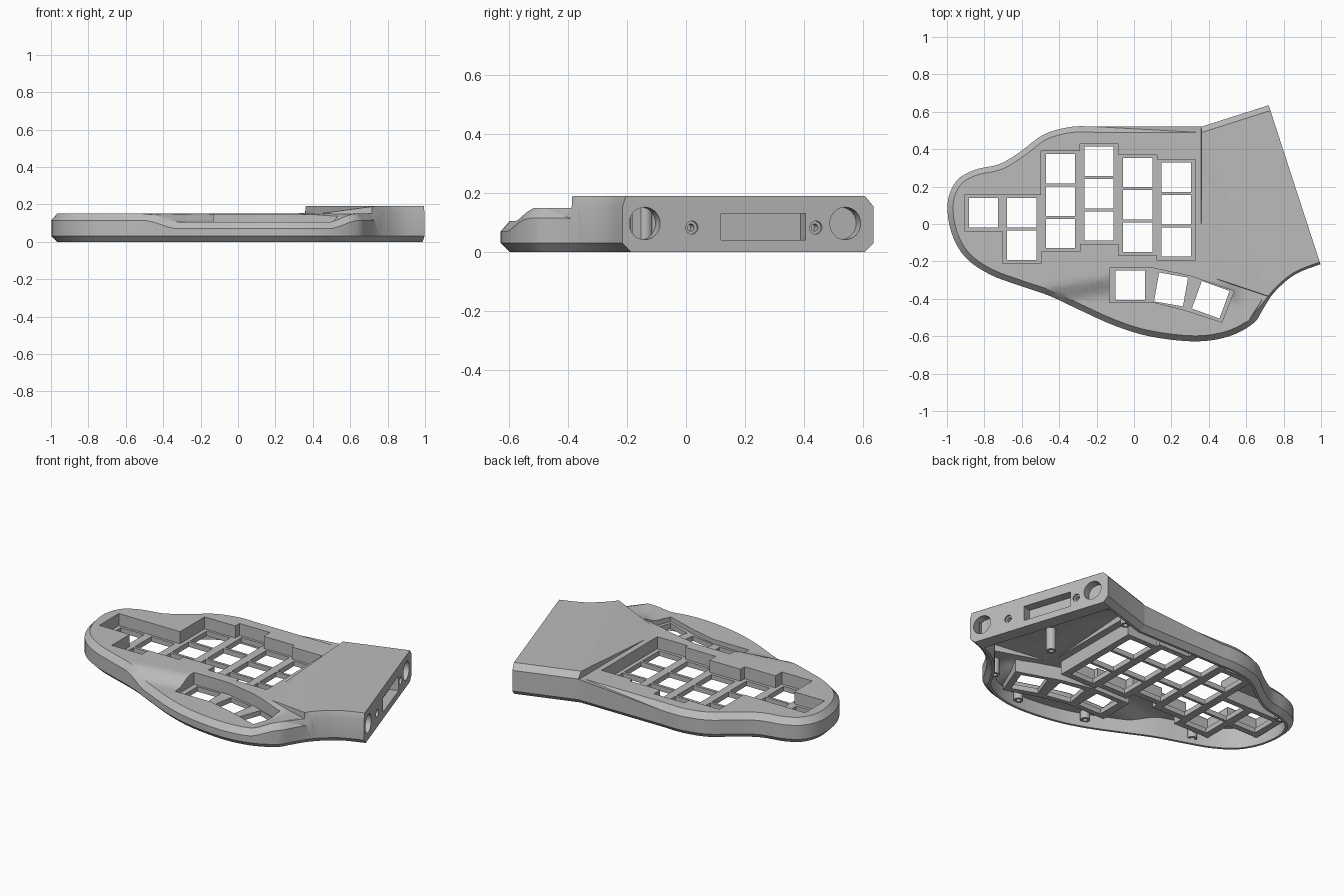
import bpy, bmesh, math
from mathutils import Vector, Matrix

if "Cube" in bpy.data.objects:
    bpy.data.objects.remove(bpy.data.objects["Cube"])

grey = bpy.data.materials.new("matte_grey")
grey.use_nodes = True
grey.diffuse_color = (0.5, 0.5, 0.5, 1)
grey.node_tree.nodes["Principled BSDF"].inputs["Base Color"].default_value = grey.diffuse_color
FLAT = 1.0  # temporary level of a top before it is shaped


def smooth(t):
    t = min(max(t, 0), 1)
    return t * t * (3 - 2 * t)


def spline(points, steps=4):
    p = [Vector(q) for q in points]
    p = [p[0]] + p + [p[-1]]
    out = []
    for a, b, c, d in zip(p, p[1:], p[2:], p[3:]):
        for i in range(steps):
            t = i / steps
            out.append(0.5 * (2 * b + (c - a) * t + (2 * a - 5 * b + 4 * c - d) * t ** 2
                              + (3 * b - a - 3 * c + d) * t ** 3))
    return out + [p[-1]]


def offset(pts, dists):
    """Move each edge of a counterclockwise outline inwards by its own distance."""
    n = len(pts)
    if not isinstance(dists, list):
        dists = [dists] * n
    normals = []
    for i in range(n):
        e = (pts[(i + 1) % n] - pts[i]).normalized()
        normals.append(Vector((-e.y, e.x)))
    out = []
    for i in range(n):
        a, b, da, db = normals[i - 1], normals[i], dists[i - 1], dists[i]
        det = a.x * b.y - a.y * b.x
        if abs(det) < 0.05:
            v = (a + b).normalized() * (da + db) / 2
        else:
            v = Vector((da * b.y - db * a.y, a.x * db - b.x * da)) / det
        out.append(pts[i] + v)
    return out


# Height of the top surface: main deck, thumb hollow and raised end block
def ridge(x):
    return -0.29 - 0.337 * (x - 0.43)


def height(x, y, margin=0.0):
    if x > 0.36 + margin and y > ridge(x) + margin:
        t = 0.923 * x + 0.384 * y
        return 0.15 + 0.04 * min(max((t - 0.288) / 0.236, 0), 1)
    start = -0.27 + 0.16 * min(x + 0.13, 0) - 0.1 * max(x - 0.1, 0)
    return 0.15 - 0.045 * smooth((start - y) / 0.12) * smooth((0.63 - x) / 0.15)


def deck_cuts(margin):
    cuts = [((-0.7 + 0.04 * i, 0), (1, 0)) for i in range(37)]
    cuts += [((0, -0.61 + 0.03 * i), (0, 1)) for i in range(14)]
    for s in (-0.001, 0.001):
        cuts.append(((0.36 + margin + s, 0), (1, 0)))
        cuts.append(((0.43, ridge(0.43) + margin + s), (0.337, 1)))
    return cuts + [((0.43, -0.284), (0.923, 0.384)), ((0.36, 0.5), (0.923, 0.384))]


def ring(pts, z):
    return [(p[0], p[1], z) for p in pts]


def skin(name, rings, top, cuts=(), holes=(), base=True, open_end=False, inward=False):
    """Walls through stacked rings, closed by a shaped top that may have holes."""
    bm = bmesh.new()
    loops = [[bm.verts.new(c) for c in r] for r in rings]
    n = len(loops[0])
    for a, b in zip(loops, loops[1:]):
        for i in range(n - 1 if open_end else n):
            j = (i + 1) % n
            bm.faces.new((a[i], a[j], b[j], b[i]))
    if base:
        bm.faces.new(loops[0][::-1])
    edges = []
    for loop in [loops[-1]] + [[bm.verts.new((*p, FLAT)) for p in h] for h in holes]:
        for a, b in zip(loop, loop[1:] + loop[:1]):
            edges.append(bm.edges.get((a, b)) or bm.edges.new((a, b)))
    bmesh.ops.triangle_fill(bm, use_beauty=True, edges=edges, normal=(0, 0, 1))
    for co, no in cuts:
        faces = [f for f in bm.faces if all(v.co.z > FLAT - 1e-4 for v in f.verts)]
        geom = faces + list({e for f in faces for e in f.edges}) + list({v for f in faces for v in f.verts})
        bmesh.ops.bisect_plane(bm, geom=geom, dist=1e-6, plane_co=(*co, 0), plane_no=(*no, 0))
    for v in bm.verts:
        if v.co.z > FLAT - 1e-4:
            v.co.z = top(v.co.x, v.co.y)
    bmesh.ops.triangulate(bm, faces=bm.faces[:])
    bmesh.ops.recalc_face_normals(bm, faces=bm.faces[:])
    if inward:
        bmesh.ops.reverse_faces(bm, faces=bm.faces[:])
    mesh = bpy.data.meshes.new(name)
    bm.to_mesh(mesh)
    bm.free()
    mesh.materials.append(grey)
    ob = bpy.data.objects.new(name, mesh)
    bpy.context.collection.objects.link(ob)
    parts.append(ob)
    return ob


def prism(pts, low, high, name="cutter"):
    return skin(name, [ring(pts, low), ring(pts, FLAT)], lambda x, y: high)


def cut(target, cutter):
    mod = target.modifiers.new("cut", "BOOLEAN")
    mod.operation, mod.solver, mod.object = "DIFFERENCE", "EXACT", cutter
    graph = bpy.context.evaluated_depsgraph_get()
    mesh = bpy.data.meshes.new_from_object(target.evaluated_get(graph))
    target.modifiers.clear()
    target.data = mesh
    parts.remove(cutter)
    bpy.data.objects.remove(cutter)


def circle(x, y, r, n=24):
    return [(x + r * math.cos(2 * math.pi * i / n), y + r * math.sin(2 * math.pi * i / n)) for i in range(n)]


def rect(x, y, w, h, angle=0):
    rot = Matrix.Rotation(math.radians(angle), 2)
    return [Vector((x, y)) + rot @ Vector((sx * w / 2, sy * h / 2))
            for sx, sy in ((-1, -1), (1, -1), (1, 1), (-1, 1))]


parts = []

# Case outline
A, C = Vector((0.72, 0.635)), Vector((0.997, -0.215))
curve = spline([(-0.2, 0.52), (-0.33, 0.52), (-0.48, 0.48), (-0.61, 0.385), (-0.72, 0.32),
                (-0.85, 0.29), (-0.95, 0.23), (-0.997, 0.11), (-0.975, -0.05), (-0.9, -0.18),
                (-0.77, -0.27), (-0.61, -0.33), (-0.45, -0.385), (-0.29, -0.46), (-0.1, -0.545),
                (0.09, -0.602), (0.33, -0.628), (0.51, -0.6), (0.64, -0.53), (0.69, -0.455),
                (0.75, -0.365), (0.86, -0.27), C])
outline = [A, Vector((0.361, 0.5203)), Vector((0.359, 0.52))] + curve
last = len(outline) - 1
rim_top = offset(outline, [0.012 if p.x > 0.73 and p.y < 0 else 0.03 for p in outline[:-1]] + [0.0])
rim_low = offset(outline, [0.03] * last + [0.0])
inner = offset(outline, [0.045] * last + [0.08])

# Key columns: centre x, top key y, number of keys
PITCH, HALF = 0.173, 0.1025
columns = [(-0.805, 0.06, 1), (-0.6, 0.06, 2), (-0.393, 0.295, 3),
           (-0.187, 0.335, 3), (0.02, 0.275, 3), (0.225, 0.25, 3)]
keys = [(x, y - PITCH * i, 0) for x, y, n in columns for i in range(n)]
sides = [columns[0][0] - HALF] + [(a[0] + b[0]) / 2 for a, b in zip(columns, columns[1:])] + [columns[-1][0] + HALF]
lower, upper = [], []
for (x, y, n), x0, x1 in zip(columns, sides, sides[1:]):
    bottom = y - PITCH * (n - 1) - 0.097
    lower += [(x0, bottom), (x1, bottom)]
    upper += [(x0, y + 0.094), (x1, y + 0.094)]
main_pocket = lower + upper[::-1]
# drop the doubled corner where neighbouring columns share an edge height
main_pocket = [Vector(p) for i, p in enumerate(main_pocket) if p != main_pocket[i - 1]]
thumb_pocket = [Vector(p) for p in ((-0.13, -0.42), (0.11, -0.42), (0.27, -0.46), (0.47, -0.525),
                                    (0.535, -0.358), (0.3, -0.278), (0.1, -0.235), (-0.13, -0.235))]
thumb_keys = [(-0.02, -0.327, 0), (0.198, -0.35, -10), (0.41, -0.405, -20)]
pockets = [main_pocket, thumb_pocket]

# Outer case and its hollow underside
shoulder = [(*p, height(*q) - 0.035) for p, q in zip(outline, rim_top)]
skin("case_shell", [ring(rim_low, 0), ring(outline, 0.03), shoulder, ring(rim_top, FLAT)],
     height, deck_cuts(0), pockets, base=False, open_end=True)
skin("case_lining", [ring(rim_low, 0), ring(inner, 0), ring(inner, FLAT)],
     lambda x, y: height(x, y, 0.03) - 0.025, deck_cuts(0.03), pockets, base=False, inward=True)

# Sunken key trays with square openings
for name, pocket, holes in (("main_key_tray", main_pocket, keys), ("thumb_key_tray", thumb_pocket, thumb_keys)):
    edge = offset(pocket, -0.018)
    tray = skin(name, [ring(edge, 0.045), ring(edge, FLAT)],
                lambda x, y: height(x, y, 0.03) - 0.002, deck_cuts(0.03))
    cut(tray, prism(pocket, 0.075, 0.4))
    for x, y, angle in holes:
        cut(tray, prism(rect(x, y, 0.157, 0.157, angle), -0.1, 0.3))

# Flat end plate with its sockets, drawn upright and turned into place
along = (A - C).normalized()
length = (A - C).length


def upright(pts, low, high, name="cutter"):
    ob = prism(pts, low, high, name)
    ob.data.transform(Matrix(((along.x, 0, along.y, C.x), (along.y, 0, -along.x, C.y),
                              (0, 1, 0, 0), (0, 0, 0, 1))))
    return ob


plate = upright([(0.03, 0), (length - 0.03, 0), (length, 0.03), (length, 0.155), (length - 0.03, 0.1895),
                 (0.012, 0.1895), (0, 0.155), (0, 0.03)], -0.07, 0, "end_plate")


def socket(y, pts, depth):
    shift = (y - C.y) / along.y
    cut(plate, upright([(p[0] + shift, p[1]) for p in pts], -depth, 0.05))


for y in (-0.14, 0.54):
    socket(y, circle(0, 0.097, 0.055, 32), 0.05)
for y in (0.02, 0.44):
    socket(y, circle(0, 0.083, 0.022), 0.012)
    socket(y, circle(0, 0.083, 0.012), 0.05)
socket(0.262, rect(0, 0.085, 0.3, 0.09), 0.055)

# Screw posts under the deck
posts = [(0.57, -0.03), (0.64, -0.43), (0.36, -0.56), (-0.06, -0.49), (-0.645, -0.27),
         (-0.88, 0.2), (-0.4, 0.455), (0.44, 0.45), (0.64, 0.53), (0.9, -0.14)]
for x, y in posts:
    disc = circle(x, y, 0.027)
    post = prism(disc, 0.03, height(x, y, 0.03) - 0.02, "screw_post")
    cut(post, prism(circle(x, y, 0.013, 16), -0.1, 0.08))

bpy.ops.object.select_all(action="DESELECT")
for ob in parts:
    ob.select_set(True)
    bpy.context.view_layer.objects.active = ob
bpy.ops.object.shade_smooth_by_angle(angle=math.radians(25))
